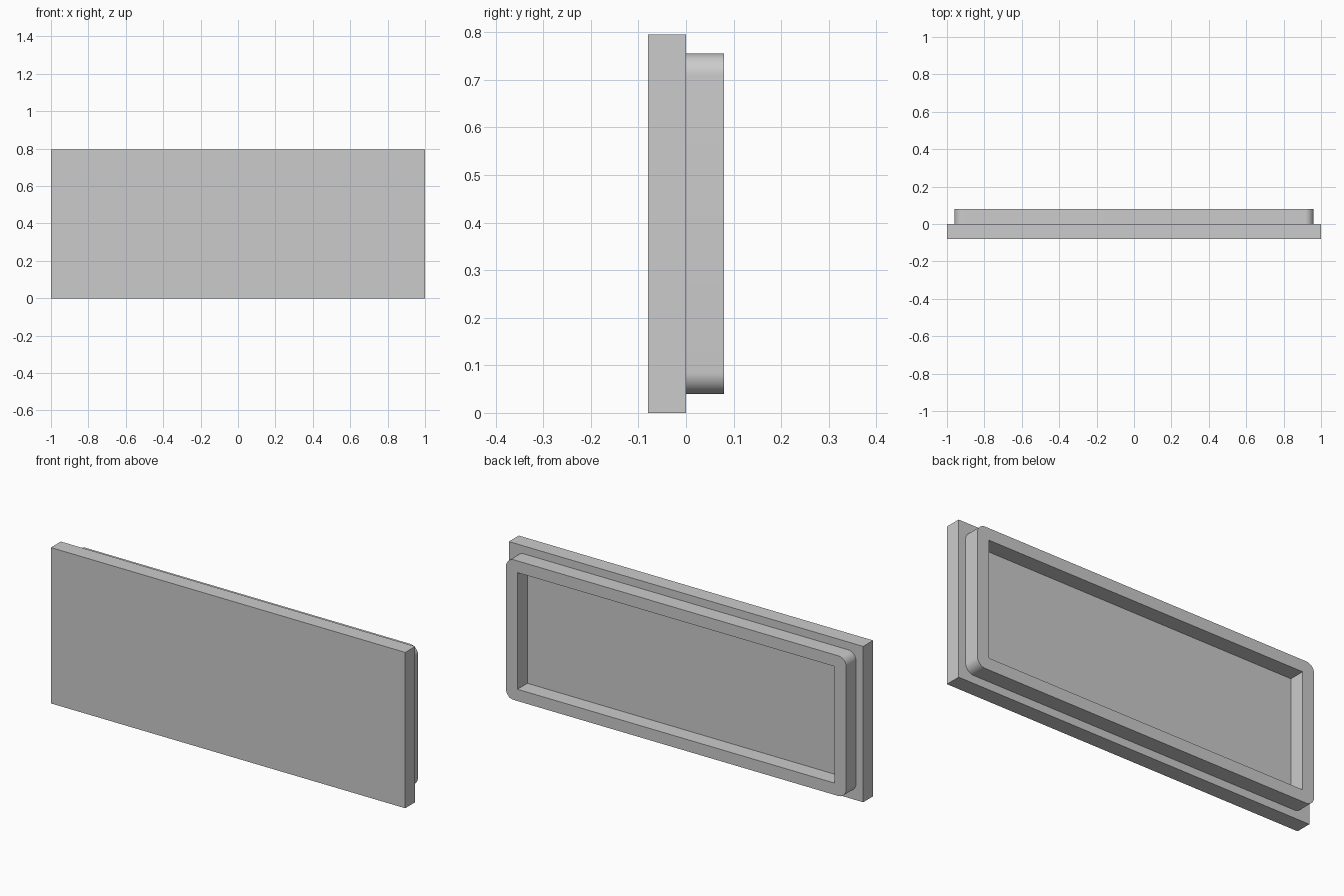
import bpy, bmesh
from math import radians, cos, sin

cube = bpy.data.objects.get("Cube")
if cube:
    bpy.data.objects.remove(cube, do_unlink=True)

HEIGHT = 0.795      # overall height
DEPTH = 0.08        # thickness of the plate and of the rim
MID = HEIGHT / 2

grey = bpy.data.materials.new("light grey")
grey.use_nodes = True
colour = (0.6, 0.6, 0.6, 1)
grey.diffuse_color = colour
grey.node_tree.nodes["Principled BSDF"].inputs["Base Color"].default_value = colour


def add_object(name, bm):
    bmesh.ops.recalc_face_normals(bm, faces=bm.faces)
    mesh = bpy.data.meshes.new(name)
    bm.to_mesh(mesh)
    bm.free()
    mesh.materials.append(grey)
    obj = bpy.data.objects.new(name, mesh)
    bpy.context.collection.objects.link(obj)
    return obj


def rectangle(half_w, half_h, radius, steps=12):
    """Outline in x and z, with the same point count for any corner radius."""
    points = []
    for k, (sx, sz) in enumerate([(1, 1), (-1, 1), (-1, -1), (1, -1)]):
        for i in range(steps + 1):
            a = radians(90 * (k + i / steps))
            points.append((sx * (half_w - radius) + radius * cos(a),
                           MID + sz * (half_h - radius) + radius * sin(a)))
    return points


# Flat front plate
bm = bmesh.new()
bmesh.ops.create_cube(bm, size=1)
bmesh.ops.scale(bm, vec=(2, DEPTH, HEIGHT), verts=bm.verts)
bmesh.ops.translate(bm, vec=(0, -DEPTH / 2, MID), verts=bm.verts)
add_object("front_plate", bm)

# Raised back rim: rounded outside corners, square opening
bm = bmesh.new()
outer = rectangle(0.96, MID - 0.04, 0.045)
inner = rectangle(0.895, MID - 0.10, 0)
loops = [[bm.verts.new((x, y, z)) for x, z in outline]
         for outline, y in ((outer, 0), (outer, DEPTH), (inner, DEPTH), (inner, 0))]
n = len(outer)
for a, b in zip(loops, loops[1:] + loops[:1]):
    for i in range(n):
        j = (i + 1) % n
        bm.faces.new((a[i], a[j], b[j], b[i]))
bmesh.ops.remove_doubles(bm, verts=bm.verts, dist=0.0001)
rim = add_object("back_rim", bm)

bpy.ops.object.select_all(action="DESELECT")
rim.select_set(True)
bpy.context.view_layer.objects.active = rim
bpy.ops.object.shade_smooth_by_angle(angle=radians(30))
